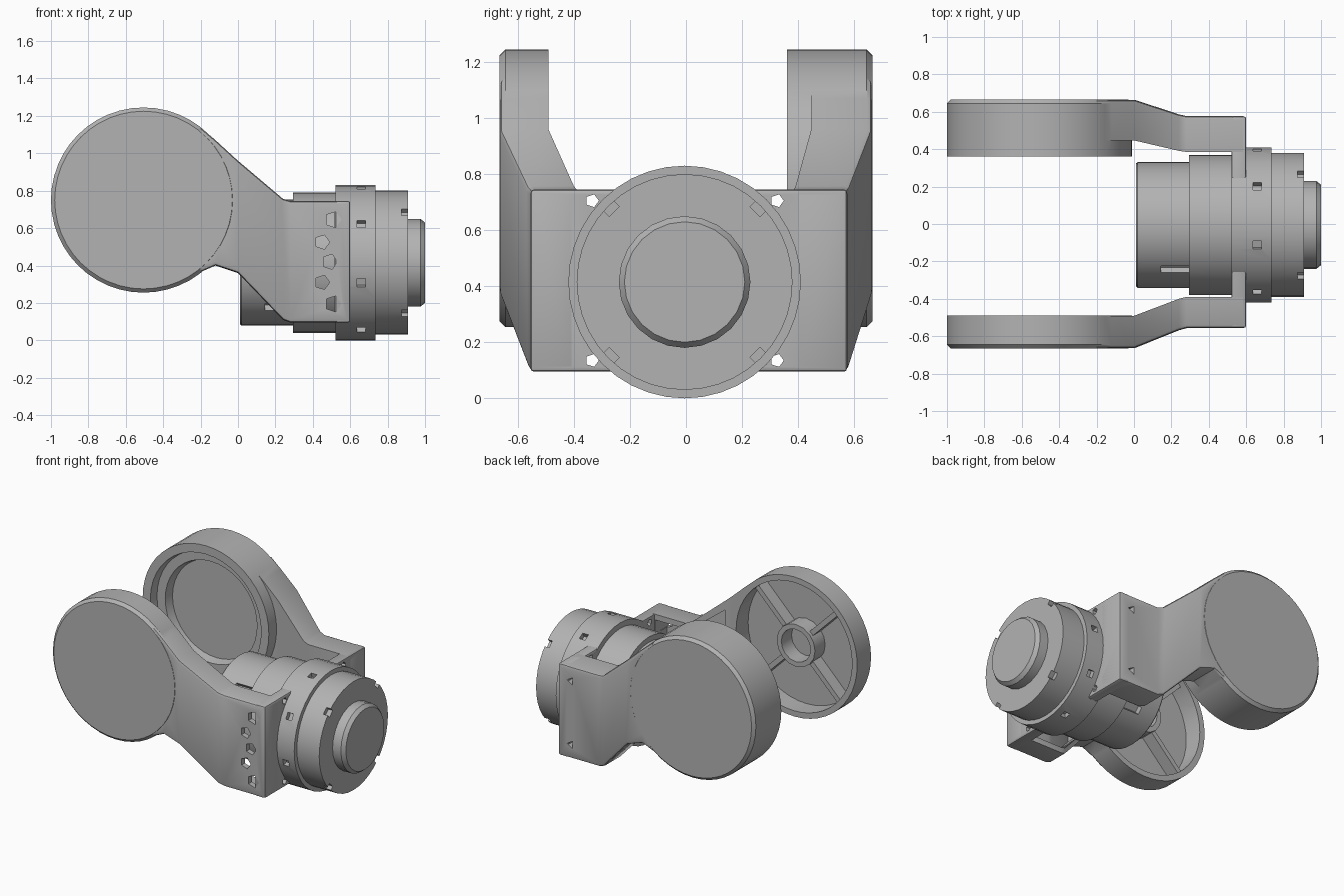
import bpy, bmesh, math
from mathutils import Vector, Matrix

if "Cube" in bpy.data.objects:
    bpy.data.objects.remove(bpy.data.objects["Cube"])

grey = bpy.data.materials.new("machined_grey")
grey.use_nodes = True
GREY = (0.45, 0.45, 0.45, 1)
grey.diffuse_color = GREY
grey.node_tree.nodes["Principled BSDF"].inputs["Base Color"].default_value = GREY

DISC = Vector((-0.505, 0, 0.75))
MOTOR = Vector((0, -0.005, 0.415))


def make(name, bm):
    bmesh.ops.recalc_face_normals(bm, faces=bm.faces)
    mesh = bpy.data.meshes.new(name)
    bm.to_mesh(mesh)
    bm.free()
    mesh.materials.append(grey)
    obj = bpy.data.objects.new(name, mesh)
    bpy.context.collection.objects.link(obj)
    return obj


def lathe(name, profile, centre, axis, n=40):
    """Revolve (axial, radius) points about the x or y axis."""
    bm = bmesh.new()
    rings = []
    for a, r in profile:
        ring = []
        for i in range(n if r else 1):
            t = math.tau * i / n
            u, v = r * math.cos(t), r * math.sin(t)
            ring.append(bm.verts.new(centre + Vector((a, u, v) if axis == "x" else (u, a, v))))
        rings.append(ring)
    for p, q in zip(rings, rings[1:]):
        for i in range(n):
            j = (i + 1) % n
            quad = [p[i % len(p)], p[j % len(p)], q[j % len(q)], q[i % len(q)]]
            bm.faces.new(list(dict.fromkeys(quad)))
    return make(name, bm)


def box(name, size, centre, turn=Matrix(), bevel=0):
    bm = bmesh.new()
    bmesh.ops.create_cube(bm, size=1, matrix=Matrix.Translation(centre) @ turn @ Matrix.Diagonal((*size, 1)))
    if bevel:
        bmesh.ops.bevel(bm, geom=bm.edges[:], offset=bevel, segments=2, profile=0.5, affect="EDGES")
    return make(name, bm)


def combine(target, other, op="DIFFERENCE"):
    mod = target.modifiers.new(op, "BOOLEAN")
    mod.operation, mod.solver, mod.object = op, "EXACT", other
    bpy.context.view_layer.objects.active = target
    bpy.ops.object.modifier_apply(modifier=mod.name)
    bpy.data.objects.remove(other)


def pin(start, end, radius, centre, axis, sides):
    return lathe("cutter", [(start, 0), (start, radius), (end, radius), (end, 0)], centre, axis, sides)


def loft(name, stations, bevel=0):
    """Skin rectangles given as (x, top, bottom, outer y, inner y)."""
    bm = bmesh.new()
    rings = [[bm.verts.new(c) for c in ((x, o, t), (x, i, t), (x, i, b), (x, o, b))]
             for x, t, b, o, i in stations]
    bm.faces.new(rings[0])
    bm.faces.new(rings[-1])
    for p, q in zip(rings, rings[1:]):
        for k in range(4):
            bm.faces.new((p[k], p[k - 1], q[k - 1], q[k]))
    if bevel:
        # Round the outer corners and the end
        outer = {v for r in rings for v in (r[0], r[3])}
        edges = [e for e in bm.edges if set(e.verts) <= outer
                 and abs(e.verts[0].co.x - e.verts[1].co.x) > 0.01]
        edges += [e for e in bm.edges if set(e.verts) <= set(rings[-1])]
        bmesh.ops.bevel(bm, geom=edges, offset=bevel, segments=2, profile=0.5, affect="EDGES")
    return make(name, bm)


# Side outline of the neck: x, top, bottom, blend from disc to bracket
OUTLINE = [(-0.2, 1.138, 0.365, 0), (-0.12, 1.07, 0.40, 0), (0, 0.96, 0.36, 0),
           (0.24, 0.757, 0.11, 0.9), (0.28, 0.745, 0.095, 1), (0.6, 0.745, 0.095, 1)]


def arm(name, side, disc_in, neck_in, bracket_out, bracket_in):
    out = side * 0.665
    disc = lathe(name, [(out, 0), (out, 0.475), (out - side * 0.02, 0.495),
                        (side * disc_in, 0.495), (side * disc_in, 0)], DISC, "y", 48)
    neck = loft("neck", [(x, t, b, side * (0.664 + f * (bracket_out - 0.664)),
                          side * (neck_in + f * (bracket_in - neck_in)))
                         for x, t, b, f in OUTLINE], 0.018)
    combine(disc, neck, "UNION")
    return disc


# Front arm: spoked cup, hollow neck and bolt holes
front = arm("front_arm", -1, 0.49, 0.491, 0.557, 0.39)
combine(front, pin(-0.625, -0.4, 0.455, DISC, "y", 48))
combine(front, loft("pocket", [(0.03, 0.87, 0.37, -0.62, -0.3), (0.24, 0.71, 0.15, -0.53, -0.3),
                               (0.28, 0.705, 0.135, -0.52, -0.3), (0.515, 0.705, 0.135, -0.52, -0.3)]))
for x, z, r in ((0.51, 0.645, 0.045), (0.45, 0.525, 0.04), (0.49, 0.42, 0.042),
                (0.45, 0.31, 0.04), (0.51, 0.195, 0.045)):
    combine(front, pin(-0.7, -0.45, r, Vector((x, 0, z)), "y", 5))

hub = lathe("front_hub", [(-0.63, 0.15), (-0.51, 0.15), (-0.51, 0.115), (-0.63, 0.115), (-0.63, 0.15)],
            DISC, "y", 16)
spokes = []
for k in range(4):
    turn = Matrix.Rotation(math.radians(45 + 90 * k), 4, "Y")
    spokes.append(box("front_spoke", (0.33, 0.09, 0.035),
                      DISC + turn @ Vector((0.3, 0, 0)) + Vector((0, -0.58, 0)), turn))

# Back arm: deep disc with a stepped recess
back = arm("back_arm", 1, 0.36, 0.447, 0.577, 0.385)
combine(back, lathe("recess", [(0.3, 0), (0.3, 0.445), (0.42, 0.425), (0.42, 0.36),
                               (0.48, 0.345), (0.48, 0)], DISC, "y", 40))
for z in (0.645, 0.195):
    combine(back, pin(0.5, 0.7, 0.03, Vector((0.5, 0, z)), "y", 3))

# Cross plate joining both arms
plate = box("cross_plate", (0.08, 1.13, 0.65), (0.56, 0.01, 0.42), bevel=0.012)
for y in (-0.335, 0.325):
    for z in (0.135, 0.705):
        combine(plate, pin(0.4, 0.7, 0.024, Vector((0, y, z)), "x", 5))

# Motor housing along x
motor = lathe("motor_housing", [
    (0.012, 0), (0.012, 0.33), (0.02, 0.337), (0.295, 0.337), (0.295, 0.375), (0.52, 0.375),
    (0.52, 0.415), (0.735, 0.415), (0.735, 0.385), (0.91, 0.385), (0.91, 0)], MOTOR, "x", 40)
for k in range(4):
    # Corner notches in the end cap and vents in the rear body
    turn = Matrix.Rotation(math.radians(45 + 90 * k), 4, "X")
    combine(motor, box("notch", (0.06, 0.06, 0.05), MOTOR + turn @ Vector((0.905, 0.385, 0)), turn))
    if k:
        combine(motor, box("vent", (0.15, 0.08, 0.05), MOTOR + turn @ Vector((0.22, 0.335, 0)), turn))
for k in range(8):
    # Radial screw holes in the wide ring
    turn = Matrix.Rotation(math.radians(15 + 45 * k), 4, "X")
    combine(motor, box("screw_hole", (0.045, 0.06, 0.045), MOTOR + turn @ Vector((0.66, 0.41, 0)), turn))

shaft = lathe("output_shaft", [(0.9, 0), (0.9, 0.235), (0.975, 0.235), (1.0, 0.215), (1.0, 0)],
              MOTOR, "x", 24)

# Smooth shading with sharp edges kept
bpy.ops.object.select_all(action="DESELECT")
for obj in [front, back, hub, plate, motor, shaft] + spokes:
    obj.select_set(True)
bpy.context.view_layer.objects.active = front
bpy.ops.object.shade_smooth_by_angle(angle=math.radians(30))
